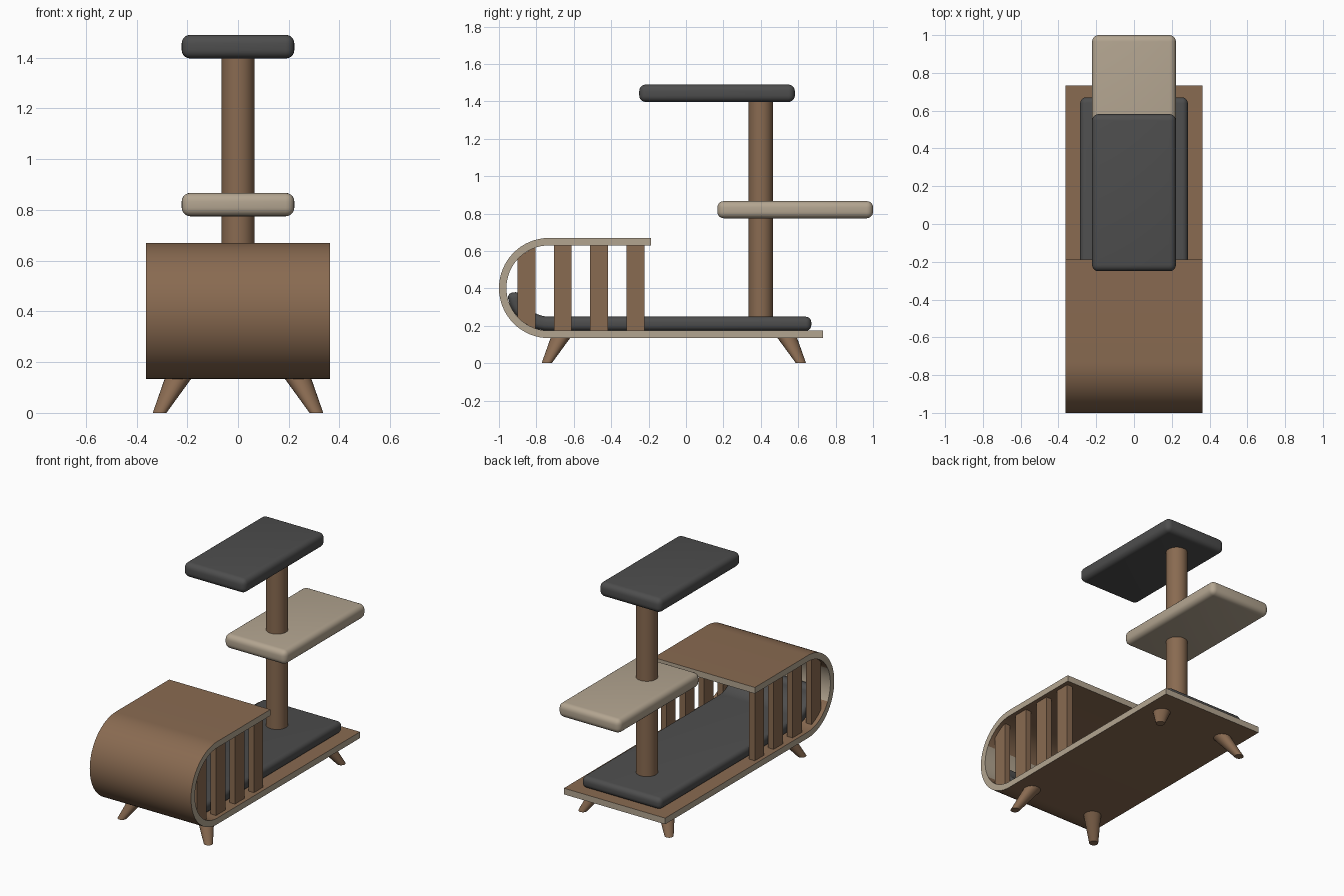
import bpy, bmesh
from math import sin, cos, radians, sqrt

default = bpy.data.objects.get("Cube")
if default:
    bpy.data.objects.remove(default, do_unlink=True)


def material(name, rgb):
    m = bpy.data.materials.new(name)
    m.use_nodes = True
    m.diffuse_color = (*rgb, 1)
    node = m.node_tree.nodes["Principled BSDF"]
    node.inputs["Base Color"].default_value = (*rgb, 1)
    node.inputs["Roughness"].default_value = 0.7
    return m


WOOD = material("brown wood", (0.25, 0.145, 0.082))
BEIGE = material("beige", (0.45, 0.375, 0.28))
DARK = material("dark grey fabric", (0.075, 0.075, 0.075))

HALF_WIDTH = 0.363
BEND_Y, BEND_Z = -0.732, 0.402      # centre of the front bend
OUTER, INNER = 0.268, 0.228         # shell radii


def finish(bm, name, *mats):
    bmesh.ops.recalc_face_normals(bm, faces=bm.faces)
    mesh = bpy.data.meshes.new(name)
    bm.to_mesh(mesh)
    bm.free()
    for m in mats:
        mesh.materials.append(m)
    ob = bpy.data.objects.new(name, mesh)
    bpy.context.collection.objects.link(ob)
    bpy.ops.object.select_all(action="DESELECT")
    ob.select_set(True)
    bpy.context.view_layer.objects.active = ob
    bpy.ops.object.shade_smooth_by_angle(angle=radians(35))
    return ob


def round_edges(bm, width):
    bmesh.ops.recalc_face_normals(bm, faces=bm.faces)
    sharp = [e for e in bm.edges if e.calc_face_angle(0) > radians(50)]
    bmesh.ops.bevel(bm, geom=sharp, offset=width, segments=5, profile=0.5,
                    affect="EDGES", clamp_overlap=True)


def band(stations, x0, x1):
    """Solid strip through pairs of (y, z) points, spanning x0 to x1."""
    bm = bmesh.new()
    rings = [[bm.verts.new((x, *p)) for x, p in
              ((x0, a), (x1, a), (x1, b), (x0, b))] for a, b in stations]
    for r, s in zip(rings, rings[1:]):
        for i in range(4):
            j = (i + 1) % 4
            bm.faces.new((r[i], r[j], s[j], s[i]))
    bm.faces.new(rings[0])
    bm.faces.new(rings[-1])
    return bm


def bend(angle, r_out, r_in):
    a = radians(angle)
    return [(BEND_Y + r * cos(a), BEND_Z + r * sin(a)) for r in (r_out, r_in)]


# Bent wooden shell: floor, front bend and roof, with pale cut edges
floor_z, roof_z = (BEND_Z - OUTER, BEND_Z - INNER), (BEND_Z + OUTER, BEND_Z + INNER)
path = [[(0.732, z) for z in floor_z]]
path += [bend(270 - 180 * i / 32, OUTER, INNER) for i in range(33)]
path += [[(-0.187, z) for z in roof_z]]
bm = band(path, -HALF_WIDTH, HALF_WIDTH)
bmesh.ops.recalc_face_normals(bm, faces=bm.faces)
for f in bm.faces:
    if abs(f.normal.x) > 0.9 or f.normal.y > 0.9:
        f.material_index = 1
finish(bm, "bent_shell", WOOD, BEIGE)

# Floor cushion curling up the inside of the bend
THICK = 0.075
path = [[(0.67, INNER_Z) for INNER_Z in (floor_z[1], floor_z[1] + THICK)]]
path += [bend(270 - 6.7 * i, INNER, INNER - THICK) for i in range(11)]
path += [bend(187, INNER, INNER - THICK)]
bm = band(path, -0.285, 0.285)
round_edges(bm, 0.03)
finish(bm, "floor_cushion", DARK)


# Upright slats on both sides, trimmed to the bend
def slat_ends(y):
    h = sqrt((INNER + 0.006) ** 2 - min(0, y - BEND_Y) ** 2)
    return [(y, BEND_Z - h), (y, BEND_Z + h)]


for side, label in ((1, "left"), (-1, "right")):
    for i in range(4):
        y = -0.9 + 0.194 * i
        bm = band([slat_ends(y), slat_ends(y + 0.095)], side * 0.297, side * 0.337)
        finish(bm, f"{label}_slat_{i + 1}", WOOD)

# Splayed tapered legs
LEG = floor_z[0] + 0.004
for sx, label in ((1, "left"), (-1, "right")):
    for sy, end, foot_y in ((-1, "front", -0.745), (1, "back", 0.615)):
        bm = bmesh.new()
        bmesh.ops.create_cone(bm, cap_ends=True, segments=24, radius1=0.027,
                              radius2=0.053, depth=LEG)
        for v in bm.verts:
            t = v.co.z / LEG + 0.5
            v.co.x += sx * (0.309 - 0.074 * t)
            v.co.y += foot_y - sy * 0.075 * t
            v.co.z += LEG / 2
        finish(bm, f"{end}_{label}_leg", WOOD)

# Post
bm = bmesh.new()
bmesh.ops.create_cone(bm, cap_ends=True, segments=32, radius1=0.065,
                      radius2=0.065, depth=1.22)
bmesh.ops.translate(bm, verts=bm.verts, vec=(0, 0.4, 0.81))
finish(bm, "post", WOOD)

# Padded perches
for name, y0, y1, z0, z1, mat in (
        ("middle_perch", 0.168, 1.0, 0.775, 0.867, BEIGE),
        ("top_perch", -0.25, 0.582, 1.397, 1.49, DARK)):
    bm = band([[(y, z0), (y, z1)] for y in (y0, y1)], -0.222, 0.222)
    round_edges(bm, 0.034)
    finish(bm, name, mat)
